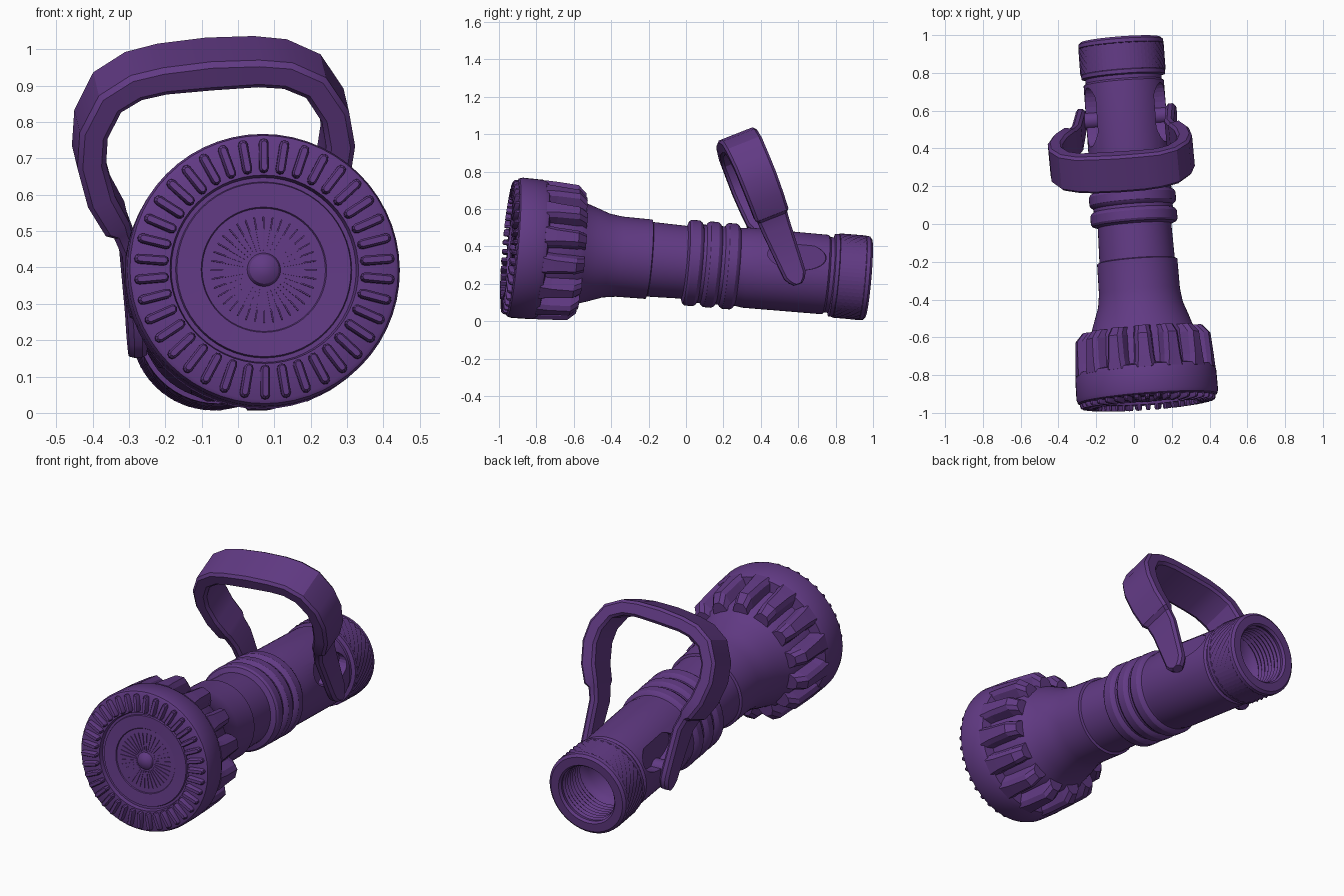
import bpy, bmesh
from math import sin, cos, pi, radians
from mathutils import Matrix, Vector

if "Cube" in bpy.data.objects:
    bpy.data.objects.remove(bpy.data.objects["Cube"])

mat = bpy.data.materials.new("purple")
mat.diffuse_color = (0.12, 0.042, 0.23, 1)
mat.use_nodes = True
mat.node_tree.nodes["Principled BSDF"].inputs["Base Color"].default_value = mat.diffuse_color


def frame(origin, right, along):
    """Matrix with local x = right and local y = along."""
    y = Vector(along).normalized()
    x = Vector(right)
    x = (x - y * x.dot(y)).normalized()
    m = Matrix((x, y, x.cross(y))).transposed().to_4x4()
    m.translation = origin
    return m


BODY = frame((0.002, 0, 0.314), (1, 0.0755, 0), (-0.0755, 1, -0.087))


def finish(name, bm, world=BODY, smooth=True):
    bmesh.ops.recalc_face_normals(bm, faces=bm.faces)
    me = bpy.data.meshes.new(name)
    bm.to_mesh(me)
    bm.free()
    me.materials.append(mat)
    ob = bpy.data.objects.new(name, me)
    bpy.context.collection.objects.link(ob)
    ob.matrix_world = world
    bpy.ops.object.select_all(action='DESELECT')
    ob.select_set(True)
    bpy.context.view_layer.objects.active = ob
    if smooth:
        bpy.ops.object.shade_smooth_by_angle(angle=radians(30))
    return ob


def skin(bm, loops, closed=True):
    """Bridge successive vertex loops; single-vertex loops become fans."""
    for a, b in zip(loops, loops[1:]):
        n = max(len(a), len(b))
        for i in range(n if closed else n - 1):
            q = [a[i % len(a)], a[(i + 1) % len(a)], b[(i + 1) % len(b)], b[i % len(b)]]
            bm.faces.new(list(dict.fromkeys(q)))


def lathe(profile, n=56, bump=None):
    """Revolve (s, r) points about the local y axis."""
    bm = bmesh.new()
    loops = []
    for j, (s, r) in enumerate(profile):
        if r == 0:
            loops.append([bm.verts.new((0, s, 0))])
            continue
        ring = []
        for i in range(n):
            rr = r + (bump(i, j) if bump else 0)
            ring.append(bm.verts.new((rr * cos(2 * pi * i / n), s, rr * sin(2 * pi * i / n))))
        loops.append(ring)
    skin(bm, loops)
    return bm


def radial(count, sections):
    """Repeat a small solid around the axis; each section is a list of (tangent, s, r)."""
    bm = bmesh.new()
    for k in range(count):
        rot = Matrix.Rotation(2 * pi * k / count, 3, 'Y')
        loops = [[bm.verts.new(rot @ Vector(p)) for p in sec] for sec in sections]
        skin(bm, loops)
        bm.faces.new(loops[0])
        bm.faces.new(loops[-1])
    return bm


# nozzle body: front face, rim, flared neck, grip rings, rear barrel and threaded socket
front = [(-0.95, 0), (-0.947, 0.022), (-0.935, 0.04), (-0.922, 0.046), (-0.918, 0.17), (-0.923, 0.173),
         (-0.925, 0.24), (-0.915, 0.243), (-0.915, 0.255), (-0.938, 0.26), (-0.936, 0.36), (-0.93, 0.37)]
neck = [(-0.91, 0.376), (-0.80, 0.374), (-0.775, 0.362), (-0.765, 0.31), (-0.59, 0.29), (-0.565, 0.272),
        (-0.50, 0.25), (-0.43, 0.225), (-0.36, 0.215), (-0.2, 0.213), (-0.195, 0.2), (-0.01, 0.195)]
rings = []
for s in (0.0, 0.1, 0.2):
    rings += [(s, 0.222), (s + 0.012, 0.23), (s + 0.055, 0.23), (s + 0.068, 0.222), (s + 0.075, 0.21), (s + 0.092, 0.21)]
barrel = [(0.32, 0.215), (0.75, 0.213), (0.76, 0.202), (0.78, 0.202), (0.785, 0.222), (0.805, 0.222),
          (0.81, 0.216), (0.945, 0.216), (0.95, 0.226), (0.97, 0.224), (0.982, 0.21), (0.982, 0.165), (0.97, 0.155)]
thread = [(0.95 - 0.012 * i, 0.15 if i % 2 else 0.16) for i in range(16)]
body = finish("nozzle_body", lathe(front + neck + rings + barrel + thread + [(0.74, 0.135), (0.64, 0.135), (0.64, 0)]))

# oval side recesses behind the handle arms
for side in (-1, 1):
    bm = bmesh.new()
    bmesh.ops.create_cone(bm, cap_ends=True, segments=32, radius1=0.075, radius2=0.075, depth=0.16,
                          matrix=Matrix.Translation((side * 0.235, 0.575, 0.085)) @ Matrix.Diagonal((1, 2.1, 1, 1))
                          @ Matrix.Rotation(pi / 2, 4, 'Y'))
    cutter = finish("recess_cutter", bm, smooth=False)
    cutter.hide_render = True
    mod = body.modifiers.new("recess", 'BOOLEAN')
    mod.operation, mod.object, mod.solver = 'DIFFERENCE', cutter, 'EXACT'
    bpy.context.view_layer.objects.active = body
    bpy.ops.object.modifier_apply(modifier=mod.name)
    bpy.data.objects.remove(cutter)

# knurled rear collar: checkerboard of raised points
finish("knurled_collar", lathe([(0.808 + 0.14 * j / 8, 0.222) for j in range(9)], 64,
                               lambda i, j: 0.005 if (i + j) % 2 else -0.005), smooth=False)

# grip lugs behind the rim
def lug(s, r, w):
    return [(-w - 0.014, s, 0.27), (w + 0.014, s, 0.27), (w + 0.006, s, r - 0.022), (w - 0.012, s, r),
            (-w + 0.012, s, r), (-w - 0.006, s, r - 0.022)]


finish("grip_lugs", radial(14, [lug(-0.79, 0.372, 0.05), lug(-0.73, 0.370, 0.042), lug(-0.61, 0.362, 0.036),
                                lug(-0.565, 0.322, 0.03)]), smooth=False)

# teeth around the front rim: round-ended bars, slightly lower at the outer end
def bar(w, r0, r1, s, taper=1.0, s_out=None):
    pts = []
    for c, y, a0 in ((r1, s_out or s, 0), (r0, s, pi)):
        pts += [(w * taper * cos(a0 + pi * k / 4), y, c + w * taper * sin(a0 + pi * k / 4)) for k in range(5)]
    return pts


finish("rim_teeth", radial(38, [bar(0.013, 0.278, 0.347, -0.925), bar(0.013, 0.278, 0.347, -0.958, 1, -0.951),
                                bar(0.013, 0.278, 0.345, -0.968, 0.6, -0.96)]))

# fine rays on the centre disc
finish("face_rays", radial(36, [bar(0.002, 0.055, 0.145, -0.915), bar(0.002, 0.055, 0.145, -0.924)]), smooth=False)

# bail handle: a flat strip swept along a mirrored arch, (u, v, width, thickness) from arm end to top
half = [(0.24, -0.07, 0.05, 0.05), (0.24, -0.05, 0.09, 0.05), (0.24, -0.02, 0.122, 0.05), (0.24, 0.03, 0.13, 0.05),
        (0.247, 0.25, 0.16, 0.05), (0.268, 0.315, 0.168, 0.052), (0.282, 0.335, 0.19, 0.075), (0.322, 0.42, 0.195, 0.08),
        (0.344, 0.53, 0.2, 0.08), (0.334, 0.62, 0.2, 0.08), (0.285, 0.71, 0.205, 0.08), (0.21, 0.752, 0.205, 0.08),
        (0.13, 0.766, 0.21, 0.08)]
path = [(-u, v, w, t) for u, v, w, t in half] + [(0, 0.77, 0.21, 0.085)] + half[::-1]
bm = bmesh.new()
loops = []
for i, (u, v, w, t) in enumerate(path):
    a, b = path[max(i - 1, 0)], path[min(i + 1, len(path) - 1)]
    tan = Vector((b[0] - a[0], b[1] - a[1], 0)).normalized()
    nrm = Vector((-tan.y, tan.x, 0))
    hw, ht, c = w / 2, t / 2, 0.014
    sec = [(ht, hw - c), (ht - c, hw), (c - ht, hw), (-ht, hw - c), (-ht, c - hw), (c - ht, -hw), (ht - c, -hw), (ht, c - hw)]
    loops.append([bm.verts.new(Vector((u, v, 0)) + nrm * p + Vector((0, 0, q))) for p, q in sec])
skin(bm, loops)
bm.faces.new(loops[0])
bm.faces.new(loops[-1])
finish("bail_handle", bm, frame((-0.041, 0.56, 0.245), (1, 0.0725, 0.055), (-0.05, -0.37, 0.93)))

# pivot pins joining handle arms to the barrel
bm = bmesh.new()
for side in (-1, 1):
    bmesh.ops.create_cone(bm, cap_ends=True, segments=24, radius1=0.045, radius2=0.045, depth=0.1,
                          matrix=Matrix.Translation((side * 0.19, 0.565, -0.01)) @ Matrix.Rotation(pi / 2, 4, 'Y'))
finish("pivot_pins", bm)
